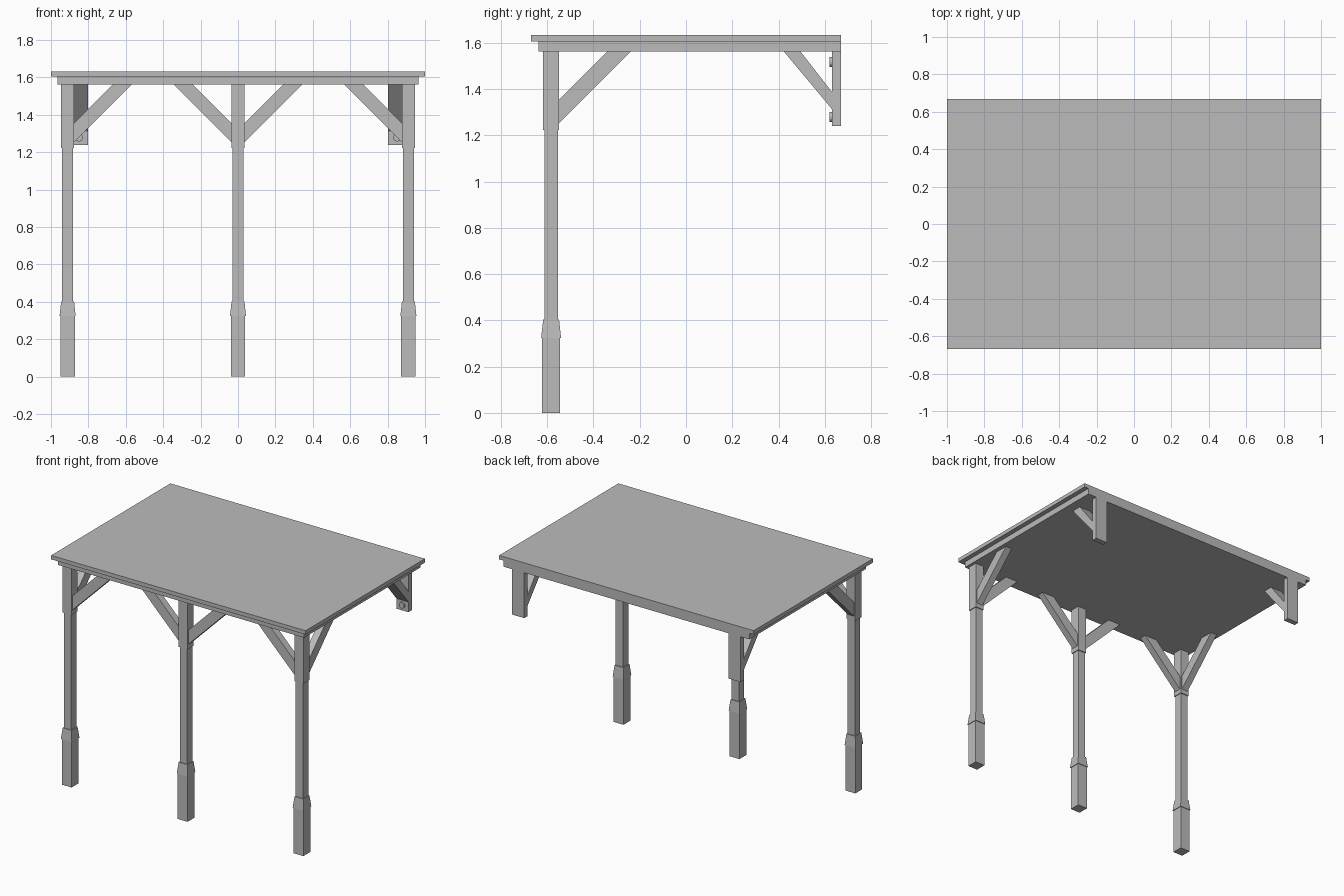
import bpy, bmesh, math
from mathutils import Vector

old = bpy.data.objects.get("Cube")
if old:
    bpy.data.objects.remove(old, do_unlink=True)

GREY = (0.5, 0.5, 0.5, 1.0)
paint = bpy.data.materials.new("plain_grey")
paint.use_nodes = True
paint.diffuse_color = GREY
paint.node_tree.nodes["Principled BSDF"].inputs["Base Color"].default_value = GREY


def finish(name, bm):
    bmesh.ops.recalc_face_normals(bm, faces=bm.faces)
    mesh = bpy.data.meshes.new(name)
    bm.to_mesh(mesh)
    bm.free()
    mesh.materials.append(paint)
    obj = bpy.data.objects.new(name, mesh)
    bpy.context.scene.collection.objects.link(obj)
    return obj


def box(name, x, y, z, taper=1.0):
    """Box from three (low, high) ranges; taper scales the top."""
    bm = bmesh.new()
    bmesh.ops.create_cube(bm, size=1)
    for v in bm.verts:
        k = taper if v.co.z > 0 else 1.0
        v.co = Vector(((x[0] + x[1]) / 2 + v.co.x * k * (x[1] - x[0]),
                       (y[0] + y[1]) / 2 + v.co.y * k * (y[1] - y[0]),
                       (z[0] + z[1]) / 2 + v.co.z * (z[1] - z[0])))
    return finish(name, bm)


def square(name, x, y, width, z, taper=1.0):
    h = width / 2
    return box(name, (x - h, x + h), (y - h, y + h), z, taper)


def brace(name, origin, direction, profile, width):
    """Extrude a (reach, height) profile sideways, centred on its plane."""
    d = Vector(direction)
    side = d.cross(Vector((0, 0, 1))) * width
    bm = bmesh.new()
    face = bm.faces.new([bm.verts.new(Vector(origin) + d * r + Vector((0, 0, h)) - side / 2)
                         for r, h in profile])
    ext = bmesh.ops.extrude_face_region(bm, geom=[face])["geom"]
    bmesh.ops.translate(bm, vec=side, verts=[g for g in ext if isinstance(g, bmesh.types.BMVert)])
    return finish(name, bm)


BEAM = 1.562      # underside of the roof
POST_X, POST_Y = 0.911, -0.583
SLEEVE = 0.07

# Roof: top sheet over a slightly smaller deck
box("roof_sheet", (-1, 1), (-0.669, 0.669), (1.605, 1.633))
box("roof_deck", (-0.966, 0.966), (-0.638, 0.669), (BEAM, 1.605))

# Front posts with foot, tapered collar, shaft and upper sleeve
for label, x in (("right", -POST_X), ("middle", 0), ("left", POST_X)):
    square(label + "_post_foot", x, POST_Y, 0.077, (0, 0.326))
    square(label + "_post_collar", x, POST_Y, 0.086, (0.324, 0.403), 0.8)
    square(label + "_post_shaft", x, POST_Y, 0.058, (0.4, 1.23))
    square(label + "_post_sleeve", x, POST_Y, SLEEVE, (1.222, BEAM))

# Diagonal braces on the posts
edge = SLEEVE / 2
post_profile = [(edge, 1.254), (edge, 1.355), (edge + 0.207, BEAM), (edge + 0.308, BEAM)]
for label, x, dirs in (("right", -POST_X, ((1, 0, 0), (0, 1, 0))),
                       ("middle", 0, ((1, 0, 0), (-1, 0, 0))),
                       ("left", POST_X, ((-1, 0, 0), (0, 1, 0)))):
    for i, d in enumerate(dirs):
        brace(f"{label}_post_brace_{i + 1}", (x, POST_Y, 0), d, post_profile, 0.05)

# Rear wall plates, each with a brace and two bolts
PLATE_X, PLATE_W, PLATE_Y = 0.85, 0.094, 0.631
wall_profile = [(0, 1.313), (0, 1.387), (0.136, BEAM), (0.208, BEAM)]
for label, s in (("right", -1), ("left", 1)):
    x = s * PLATE_X
    box(label + "_wall_plate", (x - PLATE_W / 2, x + PLATE_W / 2), (PLATE_Y, 0.669), (1.24, BEAM))
    brace(label + "_wall_brace", (x, PLATE_Y, 0), (0, -1, 0), wall_profile, PLATE_W)
    for part, z in (("lower", 1.279), ("upper", 1.517)):
        bm = bmesh.new()
        bmesh.ops.create_cone(bm, cap_ends=True, segments=16, radius1=0.021, radius2=0.021, depth=0.014)
        bolt = finish(f"{label}_{part}_bolt", bm)
        bolt.rotation_euler.x = math.pi / 2
        bolt.location = (x, PLATE_Y - 0.003, z)
